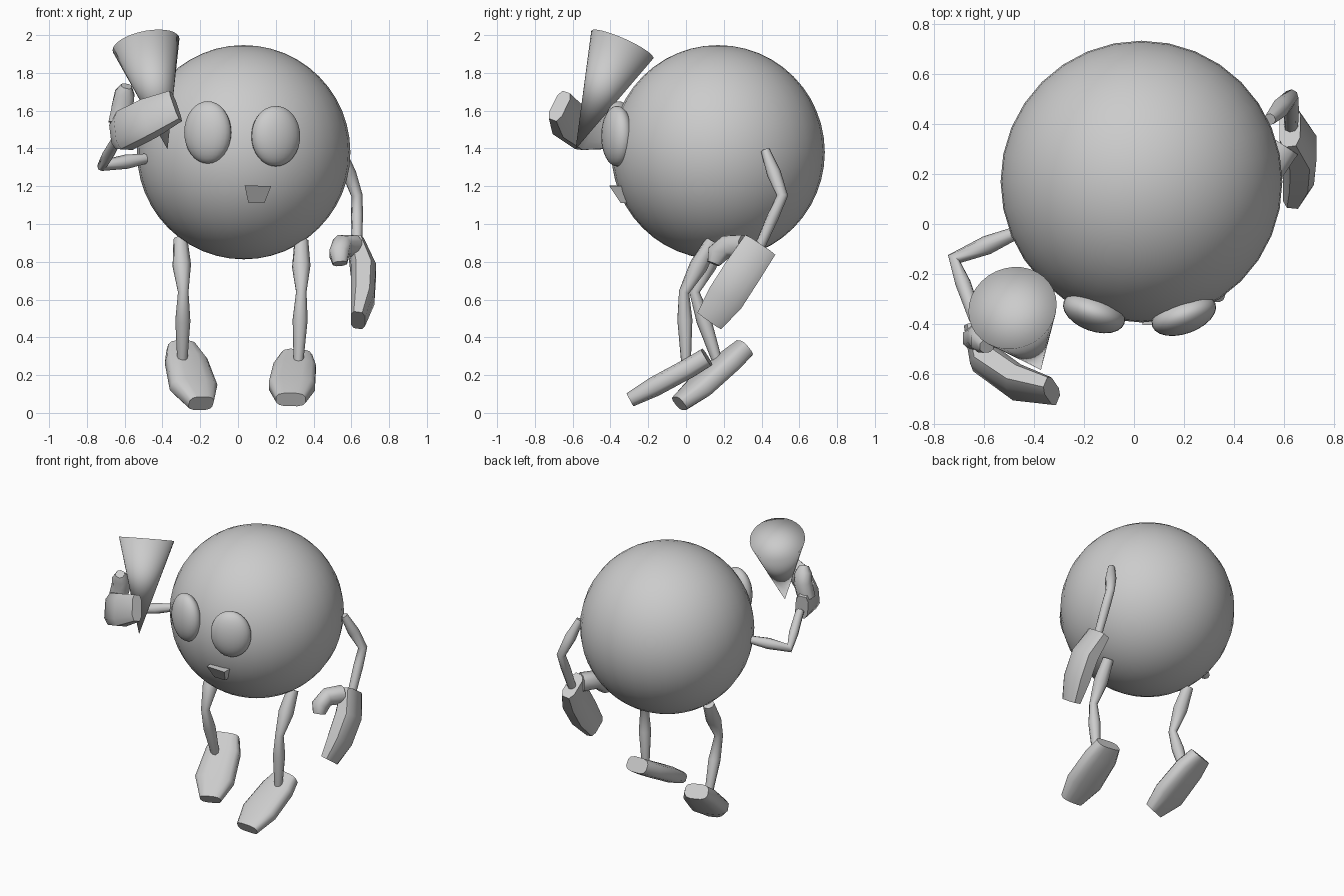
import bpy, bmesh, math
from mathutils import Vector, Matrix

cube = bpy.data.objects.get("Cube")
if cube:
    bpy.data.objects.remove(cube, do_unlink=True)

GREY = (0.6, 0.6, 0.6, 1.0)
grey = bpy.data.materials.new("plain_grey")
grey.use_nodes = True
grey.diffuse_color = GREY
grey.node_tree.nodes["Principled BSDF"].inputs["Base Color"].default_value = GREY


def finish(name, bm, angle=None):
    """Turn a bmesh into a shaded, coloured object; angle None means fully smooth."""
    bmesh.ops.recalc_face_normals(bm, faces=bm.faces)
    mesh = bpy.data.meshes.new(name)
    bm.to_mesh(mesh)
    bm.free()
    obj = bpy.data.objects.new(name, mesh)
    bpy.context.collection.objects.link(obj)
    mesh.materials.append(grey)
    bpy.ops.object.select_all(action='DESELECT')
    obj.select_set(True)
    bpy.context.view_layer.objects.active = obj
    if angle is None:
        bpy.ops.object.shade_smooth()
    else:
        bpy.ops.object.shade_smooth_by_angle(angle=math.radians(angle))
    return obj


def ellipsoid(name, centre, radii, segments, rings, yaw=0):
    bm = bmesh.new()
    bmesh.ops.create_uvsphere(bm, u_segments=segments, v_segments=rings, radius=1)
    turn = Matrix.Rotation(math.radians(yaw), 4, 'Z')
    bm.transform(Matrix.Translation(centre) @ turn @ Matrix.Diagonal((*radii, 1)))
    return finish(name, bm)


def loft(name, stations, side, sides=8, power=1.0, angle=50):
    """Skin rounded sections (x, y, z, half width, half height) along a path."""
    bm = bmesh.new()
    pts = [Vector(s[:3]) for s in stations]
    rings = []
    for i, (p, s) in enumerate(zip(pts, stations)):
        tangent = (pts[min(i + 1, len(pts) - 1)] - pts[max(i - 1, 0)]).normalized()
        wide = Vector(side)
        wide = (wide - tangent * wide.dot(tangent)).normalized()
        high = tangent.cross(wide)
        ring = []
        for k in range(sides):
            a = math.tau * (k + 0.5) / sides
            c, d = (math.copysign(abs(v) ** power, v) for v in (math.cos(a), math.sin(a)))
            ring.append(bm.verts.new(p + wide * c * s[3] + high * d * s[4]))
        rings.append(ring)
    for a, b in zip(rings, rings[1:]):
        for k in range(sides):
            n = (k + 1) % sides
            bm.faces.new((a[k], a[n], b[n], b[k]))
    bm.faces.new(rings[0])
    bm.faces.new(rings[-1])
    return finish(name, bm, angle)


def limb(name, joints, thick):
    """Two spindle segments that swell between the joints."""
    pts = [Vector(j) for j in joints]
    path = [pts[0], pts[0].lerp(pts[1], 0.5), pts[1], pts[1].lerp(pts[2], 0.4), pts[2]]
    stations = [(*p, r, r) for p, r in zip(path, thick)]
    return loft(name, stations, (1, 0.3, 0.2), sides=8, angle=60)


# Round body and bulging eyes
ellipsoid("body", (0.03, 0.17, 1.38), (0.565, 0.565, 0.567), 32, 24)
ellipsoid("right_eye", (-0.16, -0.355, 1.485), (0.13, 0.075, 0.165), 24, 16, -20)
ellipsoid("left_eye", (0.2, -0.365, 1.465), (0.135, 0.075, 0.16), 24, 16, 20)

# Wedge mouth, overhanging at its top edge
bm = bmesh.new()
outline = [(0.035, -0.405, 1.205), (0.175, -0.405, 1.2), (0.14, -0.345, 1.11), (0.055, -0.345, 1.11)]
front = [bm.verts.new(p) for p in outline]
back = [bm.verts.new((x, -0.28, z)) for x, y, z in outline]
bm.faces.new(front)
bm.faces.new(back[::-1])
for i in range(4):
    j = (i + 1) % 4
    bm.faces.new((front[i], back[i], back[j], front[j]))
finish("mouth", bm, 20)

# Arms
ARM = (0.024, 0.038, 0.03, 0.032, 0.028)
limb("left_arm", [(0.545, 0.42, 1.39), (0.63, 0.51, 1.15), (0.63, 0.39, 0.88)], ARM)
limb("right_arm", [(-0.46, -0.03, 1.35), (-0.72, -0.14, 1.31), (-0.635, -0.38, 1.46)], ARM)

# Legs
LEG = (0.038, 0.05, 0.028, 0.04, 0.026)
limb("left_leg", [(0.335, 0.14, 0.91), (0.335, -0.01, 0.64), (0.32, 0.0, 0.27)], LEG)
limb("right_leg", [(-0.305, 0.18, 0.92), (-0.29, 0.045, 0.64), (-0.295, 0.17, 0.26)], LEG)

# Mitten hands
loft("left_hand", [(0.625, 0.39, 0.885, 0.1, 0.045), (0.665, 0.3, 0.75, 0.105, 0.07),
                   (0.66, 0.21, 0.61, 0.105, 0.065), (0.635, 0.125, 0.49, 0.08, 0.04)],
     (0, 0.83, -0.55), 8, 0.6)
loft("left_thumb", [(0.61, 0.31, 0.885, 0.06, 0.06), (0.55, 0.22, 0.885, 0.055, 0.06),
                    (0.535, 0.165, 0.84, 0.055, 0.06), (0.54, 0.145, 0.79, 0.04, 0.035)],
     (1, 0, 0), 8, 0.8)
loft("right_hand", [(-0.635, -0.4, 1.48, 0.085, 0.045), (-0.6, -0.54, 1.495, 0.11, 0.065),
                    (-0.47, -0.635, 1.56, 0.11, 0.06), (-0.33, -0.67, 1.625, 0.09, 0.04)],
     (-0.2, 0.4, 0.9), 8, 0.6)
loft("right_thumb", [(-0.63, -0.46, 1.53, 0.06, 0.05), (-0.61, -0.45, 1.63, 0.06, 0.055),
                     (-0.6, -0.47, 1.69, 0.055, 0.05), (-0.59, -0.49, 1.73, 0.03, 0.03)],
     (1, 0, 0), 8, 0.8)

# Slipper feet, heel to toe
loft("left_foot", [(0.31, 0.11, 0.295, 0.085, 0.052), (0.3, 0.02, 0.24, 0.115, 0.054),
                   (0.285, -0.165, 0.14, 0.125, 0.054), (0.28, -0.295, 0.07, 0.08, 0.04)],
     (1, 0, 0), 12, 0.65)
loft("right_foot", [(-0.3, 0.31, 0.345, 0.08, 0.052), (-0.275, 0.23, 0.275, 0.115, 0.058),
                    (-0.235, 0.07, 0.135, 0.13, 0.058), (-0.195, -0.035, 0.05, 0.07, 0.045)],
     (1, 0.25, -0.1), 12, 0.65)

# Cone held point down in the raised hand
tip, rim = Vector((-0.373, -0.585, 1.395)), Vector((-0.487, -0.337, 1.95))
axis = rim - tip
bm = bmesh.new()
bmesh.ops.create_cone(bm, cap_ends=True, cap_tris=True, segments=32,
                      radius1=0, radius2=0.18, depth=axis.length)
bmesh.ops.remove_doubles(bm, verts=bm.verts, dist=0.0001)
bm.transform(Matrix.Translation((tip + rim) / 2) @ axis.to_track_quat('Z', 'Y').to_matrix().to_4x4())
finish("cone", bm)
